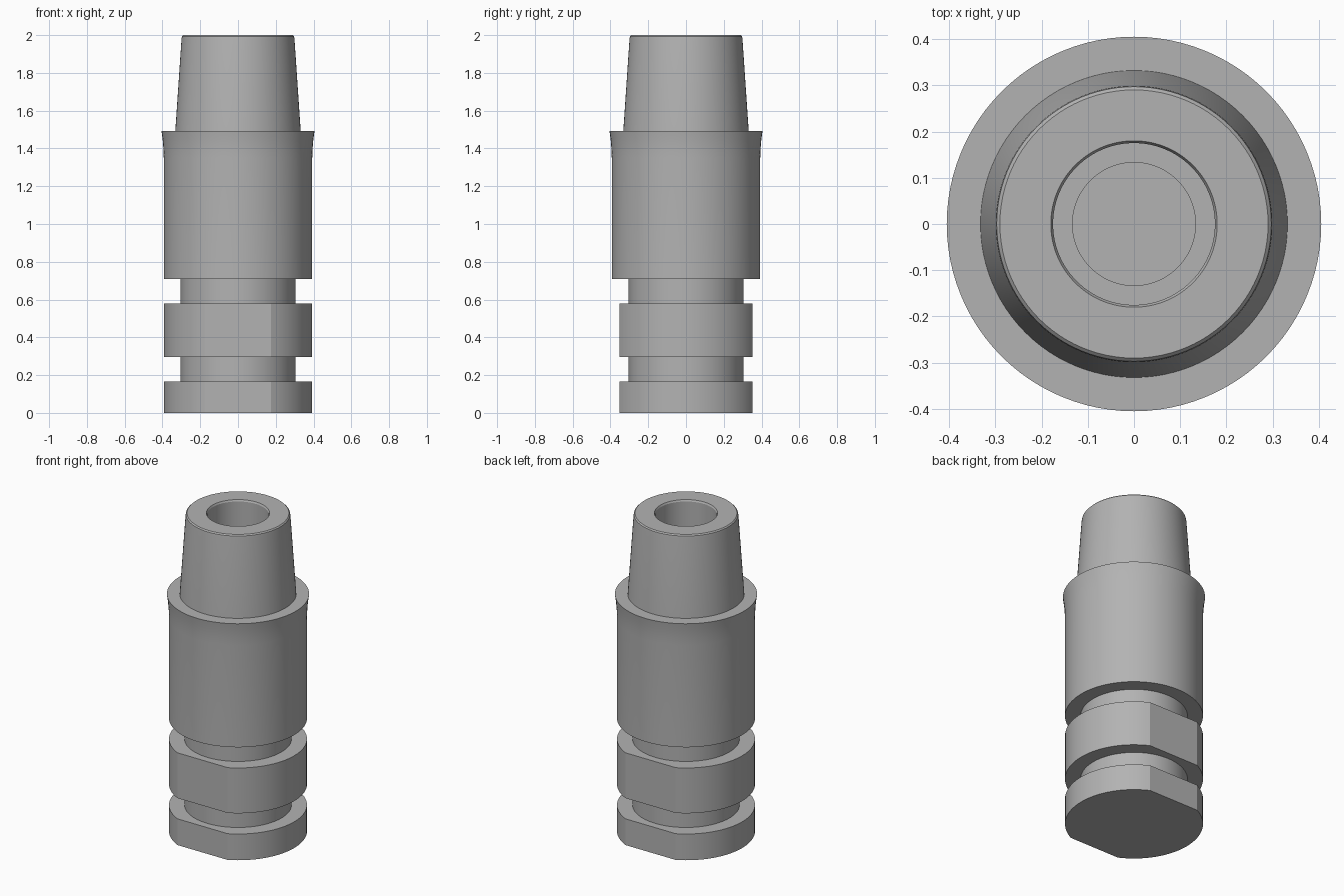
import bpy
import bmesh
import math

if "Cube" in bpy.data.objects:
    bpy.data.objects.remove(bpy.data.objects["Cube"], do_unlink=True)

SIDES = 96
BODY_R = 0.393
FLAT_Y = 0.352
NECK_R = 0.305

metal = bpy.data.materials.new("grey metal")
metal.use_nodes = True
colour = (0.45, 0.45, 0.45, 1)
metal.diffuse_color = colour
metal.node_tree.nodes["Principled BSDF"].inputs["Base Color"].default_value = colour


def finish(name, bm):
    """Turn a bmesh into a smooth-shaded object with crisp edges."""
    bmesh.ops.recalc_face_normals(bm, faces=bm.faces)
    mesh = bpy.data.meshes.new(name)
    bm.to_mesh(mesh)
    bm.free()
    mesh.materials.append(metal)
    obj = bpy.data.objects.new(name, mesh)
    bpy.context.collection.objects.link(obj)
    bpy.ops.object.select_all(action="DESELECT")
    obj.select_set(True)
    bpy.context.view_layer.objects.active = obj
    bpy.ops.object.shade_smooth_by_angle(angle=math.radians(25))
    return obj


def lathe(name, profile):
    """Revolve (radius, height) points around z; the ends are capped flat."""
    bm = bmesh.new()
    rings = []
    for r, z in profile:
        rings.append([bm.verts.new((r * math.cos(a), r * math.sin(a), z))
                      for a in (2 * math.pi * i / SIDES for i in range(SIDES))])
    for low, high in zip(rings, rings[1:]):
        for i in range(SIDES):
            j = (i + 1) % SIDES
            bm.faces.new((low[i], low[j], high[j], high[i]))
    bm.faces.new(rings[0])
    bm.faces.new(rings[-1])
    return finish(name, bm)


def flatted_disc(name, bottom, top):
    """Round disc with two parallel wrench flats, front and back."""
    bm = bmesh.new()
    half = math.asin(FLAT_Y / BODY_R)
    steps = SIDES // 3
    verts = []
    for centre in (0, math.pi):
        for i in range(steps + 1):
            a = centre - half + 2 * half * i / steps
            verts.append(bm.verts.new((BODY_R * math.cos(a), BODY_R * math.sin(a), bottom)))
    face = bm.faces.new(verts)
    up = bmesh.ops.extrude_face_region(bm, geom=[face], use_keep_orig=True)
    moved = [v for v in up["geom"] if isinstance(v, bmesh.types.BMVert)]
    bmesh.ops.translate(bm, verts=moved, vec=(0, 0, top - bottom))
    return finish(name, bm)


# Lower discs with flats, joined by round necks
flatted_disc("base_disc", 0, 0.165)
lathe("lower_neck", [(NECK_R, 0.15), (NECK_R, 0.31)])
flatted_disc("wrench_collar", 0.295, 0.58)
lathe("upper_neck", [(NECK_R, 0.56), (NECK_R, 0.72)])

# Main sleeve, flaring gently at its top lip
lathe("main_sleeve", [(BODY_R, 0.71), (BODY_R, 1.35), (0.395, 1.4),
                      (0.399, 1.45), (0.405, 1.492)])

# Tapered nozzle with rounded rim and a stepped bore
lathe("tapered_nozzle", [
    (0.333, 1.48), (0.332, 1.492), (0.299, 1.98), (0.297, 1.993), (0.29, 2.0),
    (0.18, 2.0), (0.175, 1.99), (0.175, 1.56), (0.133, 1.56), (0.133, 1.52)])
